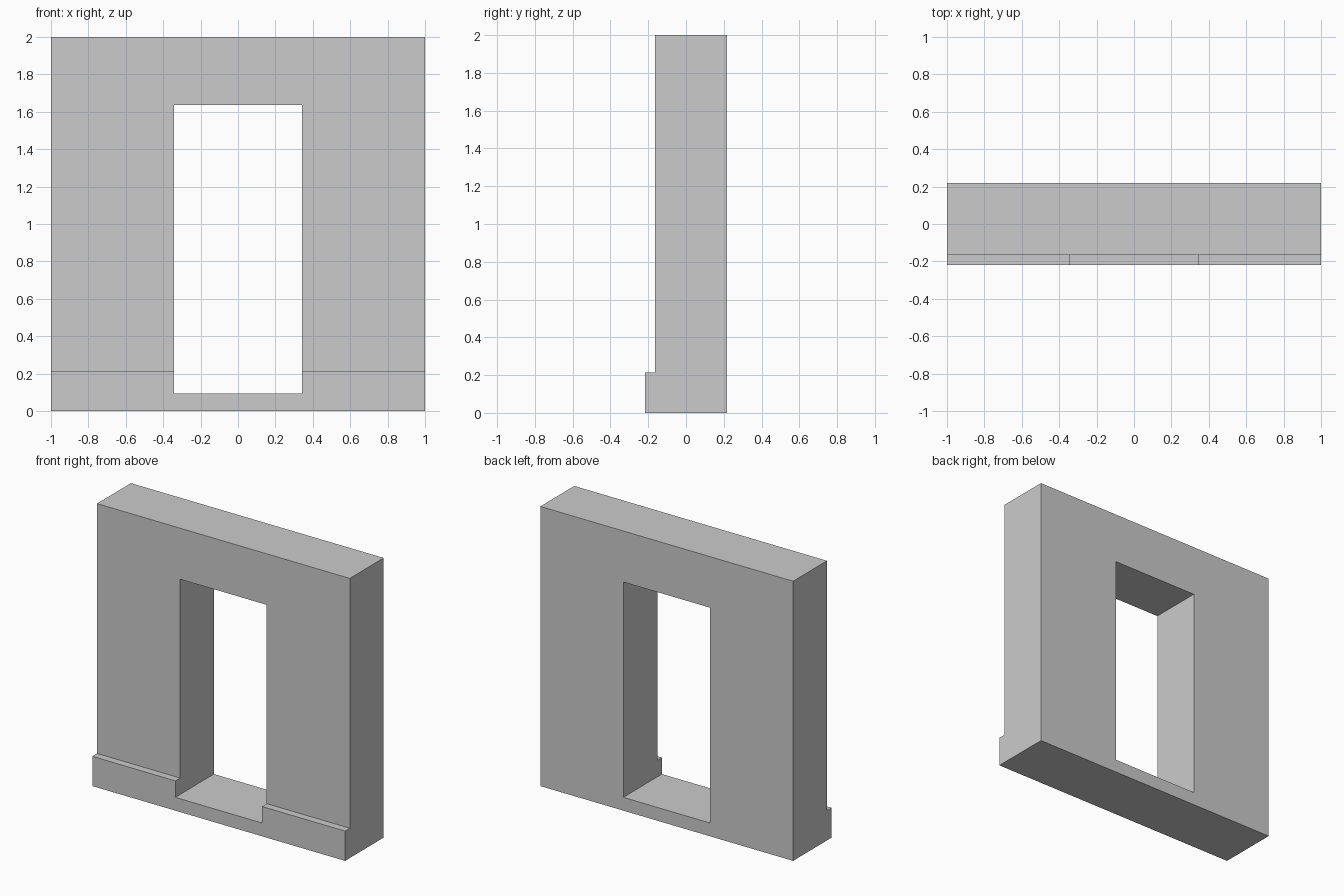
import bpy, bmesh

if "Cube" in bpy.data.objects:
    bpy.data.objects.remove(bpy.data.objects["Cube"])


def extrude_profile(name, profile, x0, x1):
    """Extrude a closed (y, z) profile along x."""
    bm = bmesh.new()
    face = bm.faces.new([bm.verts.new((x0, y, z)) for y, z in profile])
    ext = bmesh.ops.extrude_face_region(bm, geom=[face])
    verts = [v for v in ext["geom"] if isinstance(v, bmesh.types.BMVert)]
    bmesh.ops.translate(bm, verts=verts, vec=(x1 - x0, 0, 0))
    bmesh.ops.recalc_face_normals(bm, faces=bm.faces)
    mesh = bpy.data.meshes.new(name)
    bm.to_mesh(mesh)
    bm.free()
    obj = bpy.data.objects.new(name, mesh)
    bpy.context.collection.objects.link(obj)
    return obj


BACK, FRONT, PLINTH_FRONT = 0.218, -0.165, -0.218
HEIGHT, PLINTH_TOP = 2.0, 0.213
OPEN_HALF, OPEN_BOTTOM, OPEN_TOP = 0.343, 0.095, 1.635

# Wall with a projecting plinth along the front
wall = extrude_profile("wall", [
    (PLINTH_FRONT, 0), (BACK, 0), (BACK, HEIGHT), (FRONT, HEIGHT),
    (FRONT, PLINTH_TOP), (PLINTH_FRONT, PLINTH_TOP)], -1, 1)

# Door opening cut through wall and plinth, leaving a low sill
cutter = extrude_profile("opening_cutter", [
    (-0.5, OPEN_BOTTOM), (0.5, OPEN_BOTTOM),
    (0.5, OPEN_TOP), (-0.5, OPEN_TOP)], -OPEN_HALF, OPEN_HALF)
cutter.hide_render = True
cutter.display_type = 'WIRE'

cut = wall.modifiers.new("door_opening", 'BOOLEAN')
cut.operation = 'DIFFERENCE'
cut.solver = 'EXACT'
cut.object = cutter

bpy.context.view_layer.objects.active = wall
wall.select_set(True)
bpy.ops.object.modifier_apply(modifier=cut.name)
bpy.data.objects.remove(cutter)
